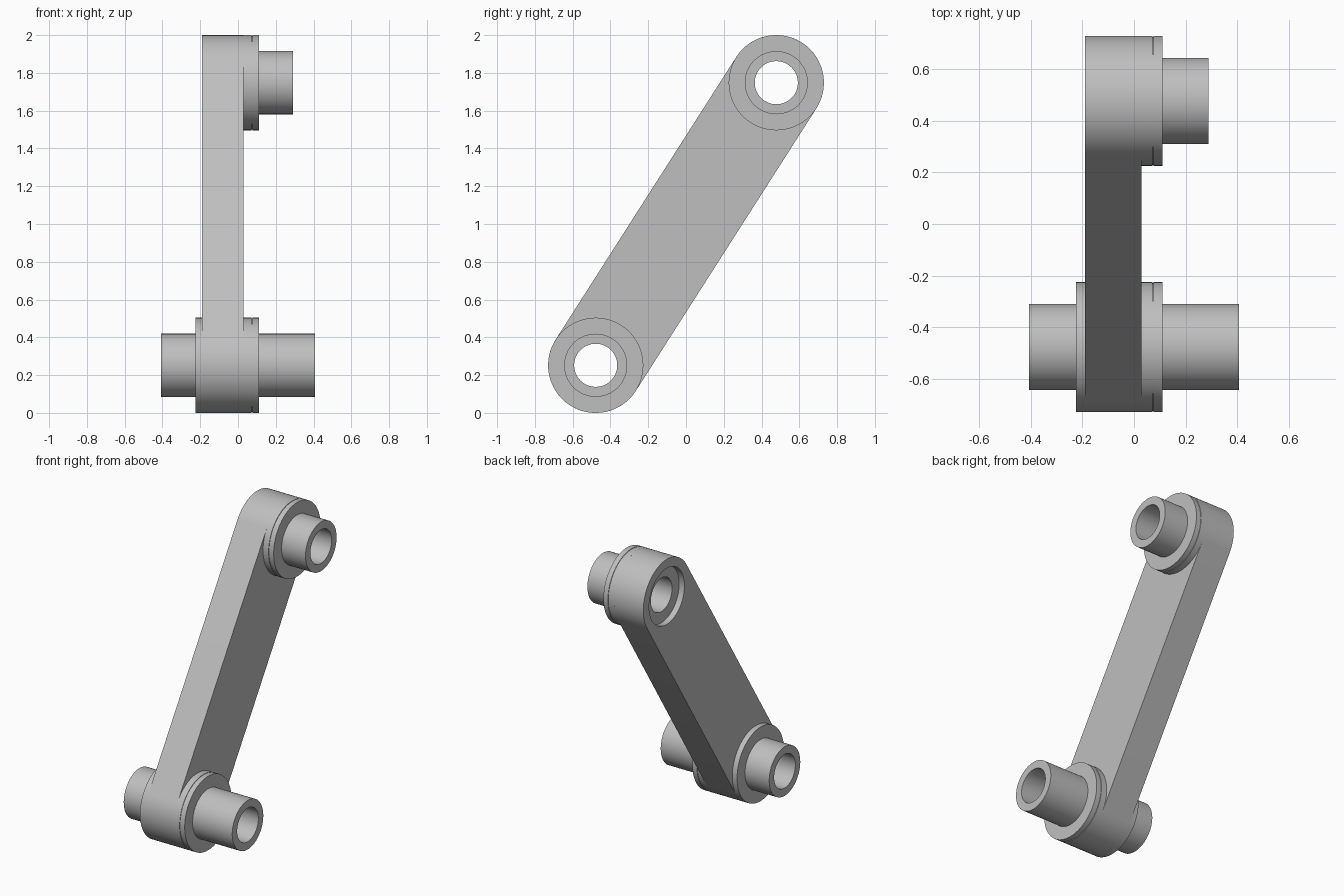
import bpy, bmesh, math
from mathutils import Vector

cube = bpy.data.objects.get("Cube")
if cube:
    bpy.data.objects.remove(cube, do_unlink=True)

SEG = 96
R_END, R_TUBE, R_BORE, R_SEAT = 0.252, 0.167, 0.114, 0.19
X0, X1 = -0.19, 0.03                      # arm side planes
TOP = Vector((0, 0.478, 2 - R_END))       # upper joint centre
LOW = Vector((0, -0.478, R_END))          # lower joint centre

steel = bpy.data.materials.new("light_grey_metal")
steel.use_nodes = True
grey = (0.52, 0.52, 0.52, 1)
steel.diffuse_color = grey
steel.node_tree.nodes["Principled BSDF"].inputs["Base Color"].default_value = grey


def finish(name, bm):
    bmesh.ops.recalc_face_normals(bm, faces=bm.faces)
    mesh = bpy.data.meshes.new(name)
    bm.to_mesh(mesh)
    bm.free()
    mesh.materials.append(steel)
    obj = bpy.data.objects.new(name, mesh)
    bpy.context.collection.objects.link(obj)
    return obj


def smooth(obj):
    bpy.ops.object.select_all(action='DESELECT')
    obj.select_set(True)
    bpy.context.view_layer.objects.active = obj
    bpy.ops.object.shade_smooth_by_angle(angle=math.radians(30))


def lathe(name, centre, profile):
    """Revolve a closed (x, radius) profile about the x axis through centre."""
    bm = bmesh.new()
    rings = []
    for i in range(SEG):
        a = math.tau * i / SEG
        rings.append([bm.verts.new(centre + Vector((x, r * math.cos(a), r * math.sin(a))))
                      for x, r in profile])
    n = len(profile)
    for i in range(SEG):
        a, b = rings[i], rings[(i + 1) % SEG]
        for j in range(n):
            k = (j + 1) % n
            bm.faces.new((a[j], a[k], b[k], b[j]))
    return finish(name, bm)


def prism(name, outline, x0, x1):
    """Extrude a (y, z) outline along x."""
    bm = bmesh.new()
    face = bm.faces.new([bm.verts.new((x0, y, z)) for y, z in outline])
    new = bmesh.ops.extrude_face_region(bm, geom=[face])["geom"]
    bmesh.ops.translate(bm, vec=(x1 - x0, 0, 0),
                        verts=[v for v in new if isinstance(v, bmesh.types.BMVert)])
    return finish(name, bm)


def arc(centre, radius, start, sweep, steps):
    return [(centre.y + radius * math.cos(start + sweep * i / steps),
             centre.z + radius * math.sin(start + sweep * i / steps)) for i in range(steps + 1)]


# Round-ended link arm, bored at both joints
axis = TOP - LOW
tilt = math.atan2(axis.z, axis.y)
outline = (arc(TOP, R_END, tilt - math.pi / 2, math.pi, SEG // 2)
           + arc(LOW, R_END, tilt + math.pi / 2, math.pi, SEG // 2))
arm = prism("link_arm", outline, X0, X1)
for centre in (TOP, LOW):
    cutter = prism("bore_cutter", arc(centre, R_SEAT, 0, math.tau, SEG)[:-1], -1, 1)
    cutter.hide_render = True
    mod = arm.modifiers.new("bore", 'BOOLEAN')
    mod.operation, mod.solver, mod.object = 'DIFFERENCE', 'EXACT', cutter
    bpy.context.view_layer.objects.active = arm
    bpy.ops.object.modifier_apply(modifier=mod.name)
    bpy.data.objects.remove(cutter, do_unlink=True)
smooth(arm)

# Shared flange: two collars separated by a fine groove
G = 0.004
flange = [(X1, R_SEAT), (X1, R_END), (0.072, R_END), (0.072, R_END - G),
          (0.072 + G, R_END - G), (0.072 + G, R_END), (0.11, R_END), (0.11, R_TUBE)]

# Upper bushing, recessed on the far side of the arm
smooth(lathe("upper_bushing", TOP,
             [(X0 + 0.04, R_BORE), (X0 + 0.04, R_SEAT)] + flange
             + [(0.29, R_TUBE), (0.29, R_BORE)]))

# Lower bushing, running through the arm with a collar on each side
smooth(lathe("lower_bushing", LOW,
             [(-0.408, R_BORE), (-0.408, R_TUBE), (-0.226, R_TUBE), (-0.226, R_END),
              (X0, R_END), (X0, R_SEAT)] + flange
             + [(0.408, R_TUBE), (0.408, R_BORE)]))
